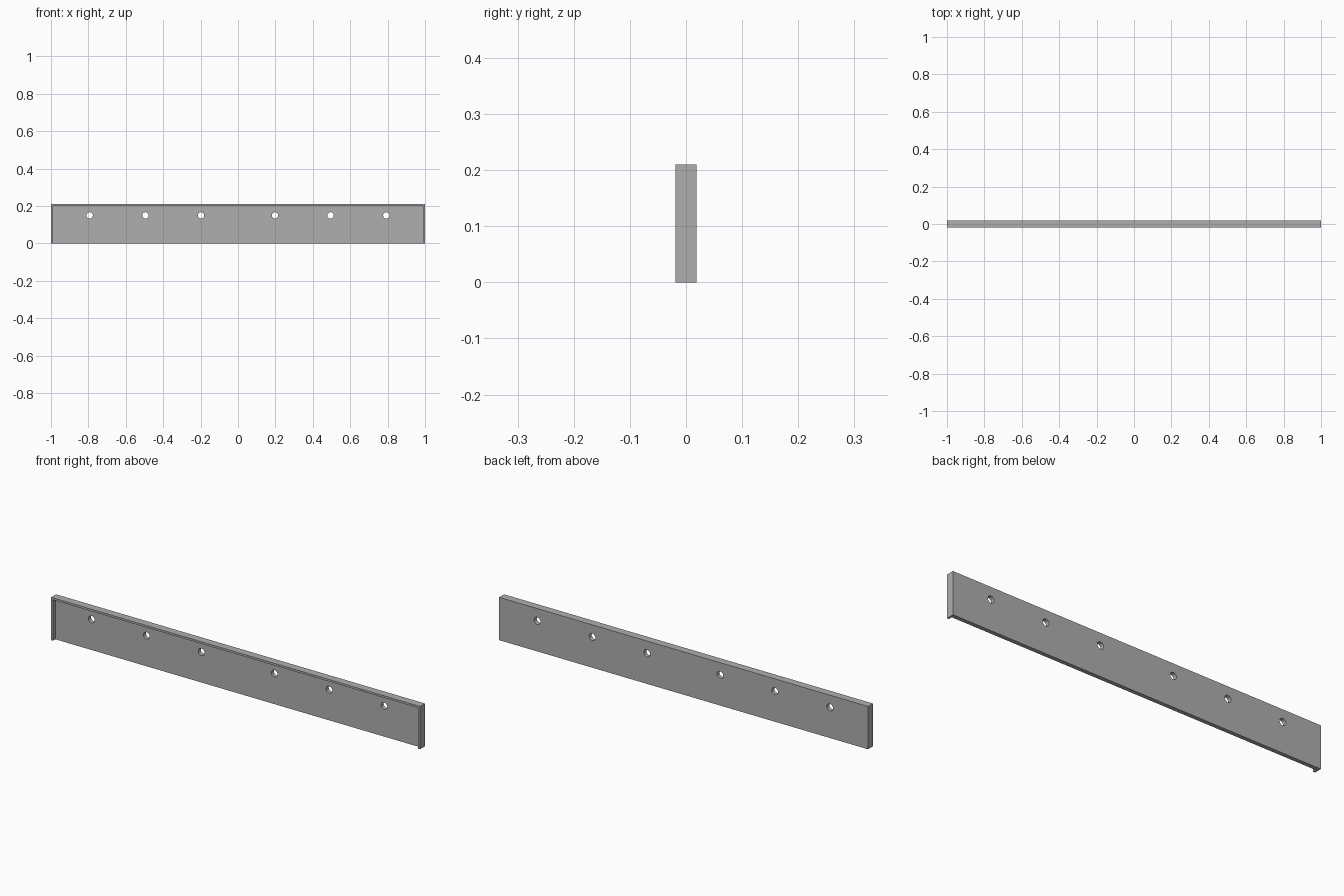
import bpy
from math import pi

cube = bpy.data.objects.get("Cube")
if cube:
    bpy.data.objects.remove(cube, do_unlink=True)

LENGTH, DEPTH, HEIGHT = 2.0, 0.038, 0.21
SHEET, LIP = 0.02, 0.01
HOLE_Z, HOLE_RADIUS = 0.15, 0.017

steel = bpy.data.materials.new("grey steel")
steel.use_nodes = True
grey = (0.43, 0.43, 0.43, 1)
steel.diffuse_color = grey
steel.node_tree.nodes["Principled BSDF"].inputs["Base Color"].default_value = grey


def box(name, low, high):
    """Box between two opposite corners."""
    bpy.ops.mesh.primitive_cube_add(size=1, location=[(a + b) / 2 for a, b in zip(low, high)])
    obj = bpy.context.object
    obj.name = name
    obj.scale = [b - a for a, b in zip(low, high)]
    bpy.ops.object.transform_apply(location=True, rotation=True, scale=True)
    return obj


def cut(target, cutter):
    """Subtract the cutter and remove it."""
    cutter.hide_render = True
    mod = target.modifiers.new("cut", 'BOOLEAN')
    mod.operation = 'DIFFERENCE'
    mod.solver = 'EXACT'
    mod.object = cutter
    bpy.context.view_layer.objects.active = target
    bpy.ops.object.modifier_apply(modifier=mod.name)
    bpy.data.objects.remove(cutter, do_unlink=True)


# Solid bar
x, y = LENGTH / 2, DEPTH / 2
panel = box("mounting_panel", (-x, -y, 0), (x, y, HEIGHT))
panel.data.materials.append(steel)

# Front recess, open at the bottom, leaving a top lip and two end lips
cut(panel, box("recess_cutter", (LIP - x, -y - 0.1, -0.1), (x - LIP, y - SHEET, HEIGHT - LIP)))

# Row of screw holes, mirrored about the middle
for side in (-1, 1):
    for hole_x in (0.198, 0.495, 0.793):
        bpy.ops.mesh.primitive_cylinder_add(vertices=32, radius=HOLE_RADIUS, depth=0.3,
                                            location=(side * hole_x, 0, HOLE_Z),
                                            rotation=(pi / 2, 0, 0))
        cut(panel, bpy.context.object)

# Smooth hole walls, sharp edges elsewhere
bpy.ops.object.select_all(action='DESELECT')
panel.select_set(True)
bpy.context.view_layer.objects.active = panel
bpy.ops.object.shade_smooth_by_angle(angle=pi / 6)
